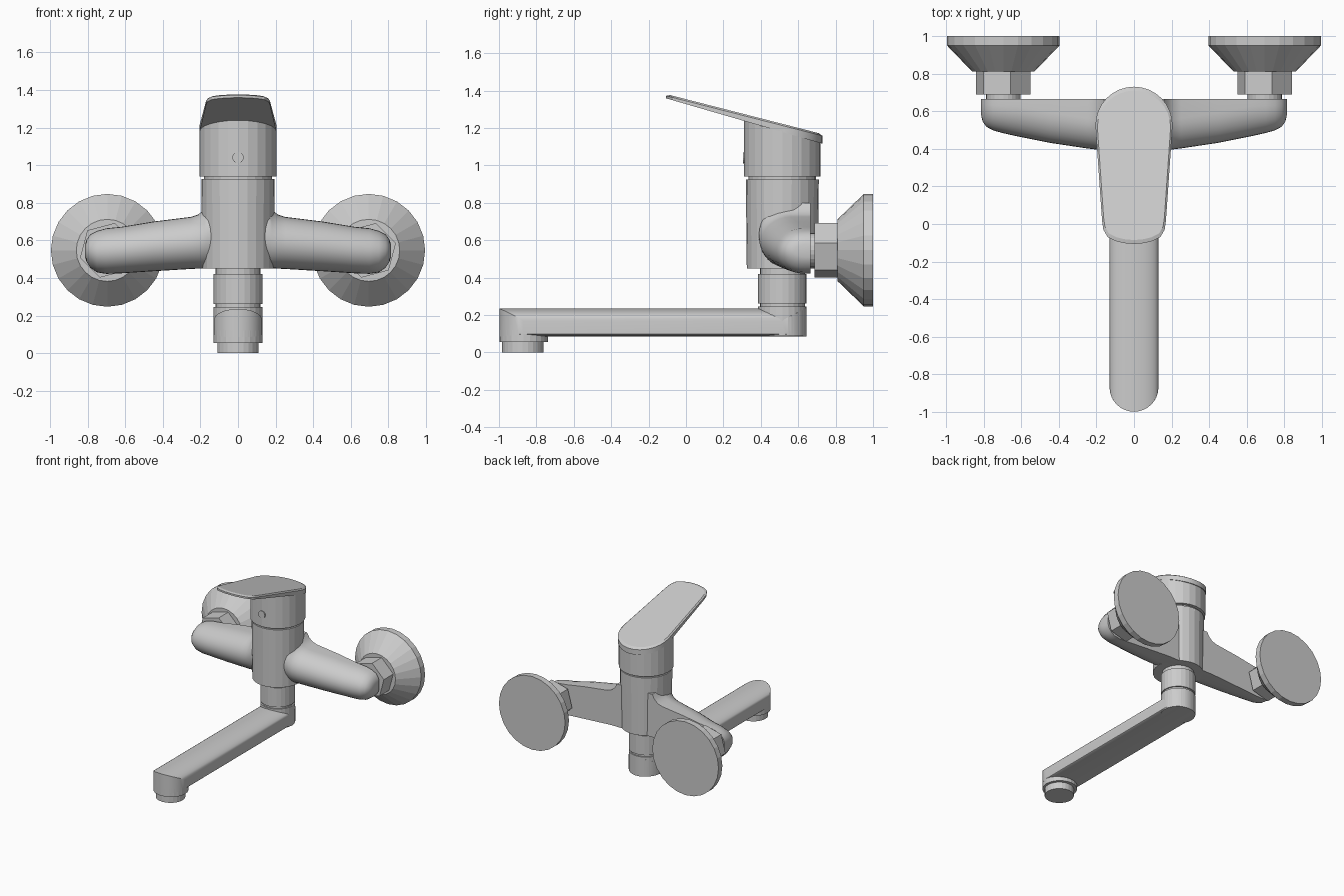
import bpy, bmesh
from math import sin, cos, pi, sqrt, radians
from mathutils import Vector

cube = bpy.data.objects.get("Cube")
if cube:
    bpy.data.objects.remove(cube, do_unlink=True)

metal = bpy.data.materials.new("satin_grey")
metal.use_nodes = True
GREY = (0.6, 0.6, 0.6, 1)
metal.diffuse_color = GREY
metal.node_tree.nodes["Principled BSDF"].inputs["Base Color"].default_value = GREY


def loft(name, rings, smooth=None):
    """Skin a list of equal-length rings and close both ends."""
    bm = bmesh.new()
    rows = [[bm.verts.new(p) for p in ring] for ring in rings]
    n = len(rows[0])
    for a, b in zip(rows, rows[1:]):
        for i in range(n):
            j = (i + 1) % n
            bm.faces.new((a[i], a[j], b[j], b[i]))
    bm.faces.new(rows[0][::-1])
    bm.faces.new(rows[-1])
    bmesh.ops.recalc_face_normals(bm, faces=bm.faces)
    mesh = bpy.data.meshes.new(name)
    bm.to_mesh(mesh)
    bm.free()
    mesh.materials.append(metal)
    obj = bpy.data.objects.new(name, mesh)
    bpy.context.collection.objects.link(obj)
    if smooth:
        bpy.ops.object.select_all(action='DESELECT')
        obj.select_set(True)
        bpy.context.view_layer.objects.active = obj
        bpy.ops.object.shade_smooth_by_angle(angle=radians(smooth))
    return obj


def turned(name, centre, profile, axis='Z', sides=24, turn=0):
    """Turned part: profile is (radius, absolute position along axis)."""
    rings = []
    for r, h in profile:
        ring = []
        for i in range(sides):
            a = 2 * pi * i / sides + turn
            u, v = centre[0] + r * cos(a), centre[1] + r * sin(a)
            ring.append((u, v, h) if axis == 'Z' else (u, h, v))
        rings.append(ring)
    return loft(name, rings)


# Central body with a small groove under the cap
BODY_Y = 0.515
turned("body", (0, BODY_Y), [(.19, .45), (.195, .925), (.18, .925), (.18, .95)])


# Lever: sloping wedge plate over the cap
def lever_top(y):
    return 1.17 + .256 * (.72 - y)


def lever_bottom(y):
    return 1.36 - .29 * (y + .11)


# Cap, cut to the slope of the lever
def circle(r, height):
    pts = [(r * cos(2 * pi * i / 24), BODY_Y + r * sin(2 * pi * i / 24)) for i in range(24)]
    return [(x, y, height(y)) for x, y in pts]


loft("cap", [circle(.205, lambda y: .94), circle(.205, lambda y: lever_bottom(y) + .005)])

outline = [(.205 * cos(pi * i / 16), .525 + .205 * sin(pi * i / 16)) for i in range(17)]
tip = [(-.17, .02), (-.163, -.03), (-.14, -.07), (-.1, -.09), (-.05, -.102)]
outline += tip + [(0, -.106)] + [(-x, y) for x, y in reversed(tip)]


def lever_ring(scale, height, drop):
    ring = []
    for x, y in outline:
        x, y = x * scale, .31 + (y - .31) * scale
        ring.append((x, y, height(y) + drop))
    return ring


loft("lever", [lever_ring(1, lever_bottom, 0), lever_ring(1, lever_top, -.009),
               lever_ring(.95, lever_top, 0)], 20)
turned("set_screw", (0, 1.04), [(.03, .33), (.03, .304)], axis='Y', sides=16)

# Side arms: flat back, rounded front; stations are (x, front, bottom, top)
BACK = .665
stations = [(0, .385, .45, .80), (.16, .39, .45, .80), (.18, .392, .45, .765),
            (.21, .397, .45, .738), (.25, .402, .448, .725), (.45, .432, .436, .70),
            (.62, .466, .425, .672), (.70, .484, .422, .664), (.75, .498, .43, .65),
            (.785, .517, .455, .632), (.805, .545, .485, .605), (.813, .58, .51, .58)]


def arm_ring(x, front, bottom, top):
    mid, half = (bottom + top) / 2, (top - bottom) / 2
    nose = min(.16, .8 * (BACK - front))
    ring = [(x, BACK, bottom), (x, BACK, top)]
    for i in range(17):
        a = pi * i / 16
        ring.append((x, front + nose * (1 - sin(a)), mid + half * cos(a)))
    return ring


both = [(-s[0], *s[1:]) for s in reversed(stations[1:])] + stations
loft("arms", [arm_ring(*s) for s in both], 40)

# Wall connections: neck, hexagonal nut and flange on each side
for side, x in (("left", .695), ("right", -.695)):
    centre = (x, .547)
    turned(side + "_neck", centre, [(.092, .64), (.092, .70)], 'Y')
    turned(side + "_nut", centre, [(.15, .688), (.15, .815)], 'Y', 6, pi / 12)
    turned(side + "_flange", centre, [(.165, .81), (.30, .95), (.30, 1.0)], 'Y')

# Swivel neck between body and spout
turned("spout_neck", (0, BODY_Y), [(.13, .088), (.13, .247), (.12, .247), (.12, .262),
                                   (.13, .262), (.13, .42), (.12, .42), (.12, .46)])

# Spout: arched top, nearly flat base, rounded ends, skinned across its width
TIP_Y = -.868
spout = []
for i in range(17):
    t = radians(-89 + 178 * i / 16)
    x, c = .13 * sin(t), cos(t)
    low, high = .10 - .015 * c, .165 + .07 * c ** .8
    near, far = TIP_Y - .13 * c, BODY_Y + .13 * c
    spout.append([(x, near, low), (x, far, low), (x, far, high), (x, near, high)])
loft("spout", spout, 30)

# Outlet collar and aerator
turned("outlet_collar", (0, TIP_Y), [(.13, .055), (.13, .12)])
turned("aerator", (0, TIP_Y - .005), [(.11, 0), (.11, .06)])
